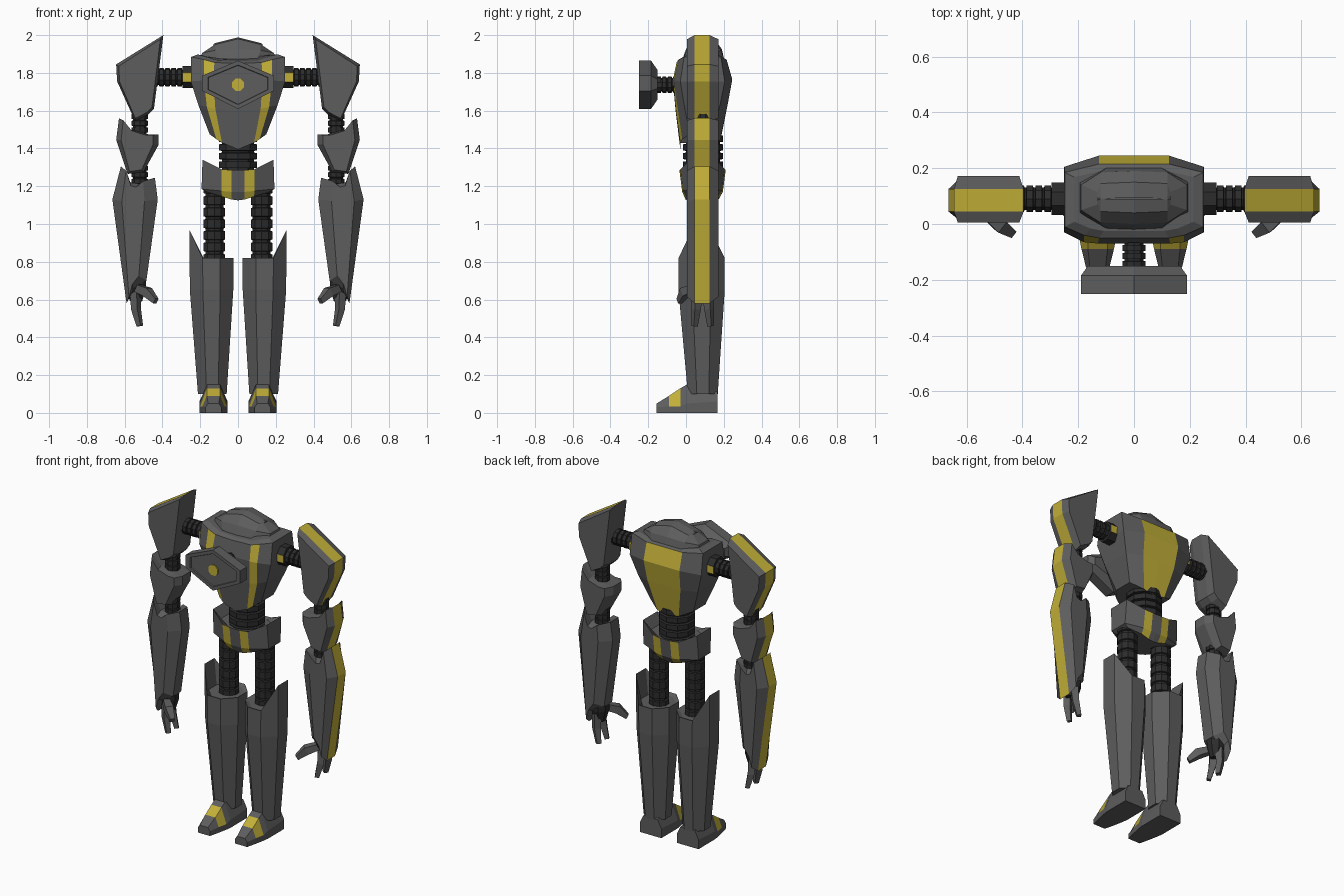
import bpy
import bmesh
import math
from mathutils import Vector

start_cube = bpy.data.objects.get("Cube")
if start_cube:
    bpy.data.objects.remove(start_cube, do_unlink=True)


def make_material(name, colour):
    mat = bpy.data.materials.new(name)
    mat.diffuse_color = (*colour, 1)
    mat.use_nodes = True
    node = next(n for n in mat.node_tree.nodes if n.type == "BSDF_PRINCIPLED")
    node.inputs["Base Color"].default_value = (*colour, 1)
    node.inputs["Roughness"].default_value = 0.7
    return mat


MATERIALS = [make_material("armour_grey", (0.11, 0.11, 0.11)),
             make_material("accent_yellow", (0.54, 0.43, 0.04)),
             make_material("cable_black", (0.025, 0.025, 0.025))]
GREY, YELLOW, BLACK = range(len(MATERIALS))


def loft(name, rings, rule=lambda i, j: GREY, paired=False, cap=GREY):
    """Skin matching rings; rule gives a colour for ring step i, column j."""
    bm = bmesh.new()
    loops = [[bm.verts.new(p) for p in ring] for ring in rings]
    n = len(loops[0])
    for i, (low, high) in enumerate(zip(loops, loops[1:])):
        for j in range(n):
            k = (j + 1) % n
            face = bm.faces.new((low[j], low[k], high[k], high[j]))
            face.material_index = rule(i, j)
    for end in (loops[0], loops[-1]):
        bm.faces.new(end).material_index = cap
    bmesh.ops.recalc_face_normals(bm, faces=bm.faces)
    mesh = bpy.data.meshes.new(name)
    bm.to_mesh(mesh)
    bm.free()
    for mat in MATERIALS:
        mesh.materials.append(mat)
    obj = bpy.data.objects.new(name, mesh)
    bpy.context.collection.objects.link(obj)
    if paired:
        mod = obj.modifiers.new("both_sides", "MIRROR")
        mod.use_mirror_merge = False
    return obj


def whole(half):
    """Close a half outline running front centre to back centre."""
    return half + [(-x, y, z) for x, y, z in reversed(half[1:-1])]


def tube(name, points, radii, sides=8, colour=BLACK, paired=False, rule=None):
    points = [Vector(p) for p in points]
    turn = (points[-1] - points[0]).to_track_quat("Z", "Y")
    rings = []
    for p, r in zip(points, radii):
        angles = [(j + 0.5) * math.tau / sides for j in range(sides)]
        rings.append([p + turn @ Vector((r * math.cos(a), r * math.sin(a), 0)) for a in angles])
    return loft(name, rings, rule or (lambda i, j: colour), paired, colour)


def cable(name, start, end, radius, ribs, paired=False):
    """Ribbed hose: wide bands with narrow grooves between them."""
    a, b = Vector(start), Vector(end)
    points, radii = [], []
    for i in range(ribs):
        for step, scale in ((0, 0.84), (0.2, 0.84), (0.25, 1), (0.95, 1)):
            points.append(a.lerp(b, (i + step) / ribs))
            radii.append(radius * scale)
    tube(name, points, radii, 10, paired=paired)


# Torso shell: stripes at the front corners and a broad panel on the back
torso = [
    [(0, -.03, 1.395), (.085, -.03, 1.43), (.115, -.02, 1.45), (.15, .02, 1.475),
     (.15, .14, 1.475), (.075, .18, 1.44), (0, .18, 1.43)],
    [(0, -.055, 1.6), (.12, -.055, 1.61), (.165, -.045, 1.62), (.21, -.01, 1.63),
     (.21, .18, 1.63), (.115, .22, 1.63), (0, .22, 1.63)],
    [(0, -.07, 1.76), (.13, -.07, 1.76), (.18, -.065, 1.76), (.25, -.03, 1.755),
     (.25, .205, 1.755), (.125, .245, 1.765), (0, .245, 1.765)],
    [(0, -.05, 1.85), (.125, -.05, 1.855), (.18, -.04, 1.87), (.248, -.01, 1.885),
     (.248, .185, 1.885), (.125, .215, 1.87), (0, .215, 1.87)],
]
rim = [(x * 0.86, .09 + (y - .09) * 0.82, z + .012) for x, y, z in torso[-1]]


def torso_colour(i, j):
    return YELLOW if i < 3 and min(j, 11 - j) in (1, 5) else GREY


loft("torso", [whole(r) for r in torso + [rim]], torso_colour)

# Faceted dome on top of the torso, ending in a ridge
dome = [
    [(0, -.02, 1.87), (.1, -.015, 1.875), (.195, .04, 1.89),
     (.195, .15, 1.89), (.1, .2, 1.88), (0, .2, 1.88)],
    [(0, 0, 1.925), (.12, .005, 1.92), (.19, .05, 1.905),
     (.19, .14, 1.905), (.12, .185, 1.92), (0, .19, 1.925)],
    [(0, .04, 1.98), (.12, .045, 1.95), (.13, .07, 1.945),
     (.13, .115, 1.945), (.12, .145, 1.95), (0, .15, 1.98)],
]
ridge = [(x, .09 + (y - .09) * 0.06, z + .008) for x, y, z in dome[-1]]
loft("top_dome", [whole(r) for r in dome + [ridge]])

# Hexagonal head plate held out on a hose
HEAD_Z = 1.737
outline = [(0, .128), (.19, .048), (.19, -.032), (0, -.128), (-.19, -.032), (-.19, .048)]
steps = [(.87, .6, -.15), (1, 1, -.185), (1, 1, -.25), (.84, .82, -.25), (.82, .8, -.243)]
loft("head_plate", [[(x * sx, y, HEAD_Z + z * sz) for x, z in outline] for sx, sz, y in steps])
tube("head_eye", [(0, -.242, HEAD_Z), (0, -.249, HEAD_Z)], [.035, .035], colour=YELLOW)
cable("head_hose", (0, -.04, HEAD_Z), (0, -.155, HEAD_Z), .043, 4)

# Waist and hips
cable("waist_hose", (0, .09, 1.24), (0, .09, 1.47), .107, 5)
hips = [
    [(0, 0, 1.125), (.035, 0, 1.13), (.085, 0, 1.145), (.165, .04, 1.17),
     (.165, .14, 1.17), (.085, .17, 1.145), (.035, .17, 1.13), (0, .17, 1.125)],
    [(0, -.02, 1.17), (.035, -.02, 1.17), (.088, -.015, 1.175), (.193, .03, 1.185),
     (.193, .15, 1.185), (.088, .19, 1.175), (.035, .195, 1.17), (0, .195, 1.17)],
    [(0, -.035, 1.285), (.035, -.035, 1.285), (.088, -.03, 1.29), (.188, .02, 1.34),
     (.188, .16, 1.34), (.088, .205, 1.29), (.035, .21, 1.285), (0, .21, 1.285)],
]
hip_top = [(x * 0.8, .09 + (y - .09) * 0.82, 1.28) for x, y, z in hips[-1]]


def hip_colour(i, j):
    return YELLOW if i < 2 and min(j, 13 - j) in (1, 5) else GREY


loft("hips", [whole(r) for r in hips + [hip_top]], hip_colour)

# Legs: hose thighs and tall eight-sided shins with an outer spike
cable("thigh_hose", (.125, .09, .78), (.125, .09, 1.21), .06, 7, True)


def shin_ring(x0, x1, y0, y1, z, spike=0):
    dx, dy = (x1 - x0) * 0.3, (y1 - y0) * 0.3
    return [(x0 + dx, y0, z), (x1 - dx, y0, z), (x1, y0 + dy, z + spike), (x1, y1 - dy, z + spike),
            (x1 - dx, y1, z), (x0 + dx, y1, z), (x0, y1 - dy, z), (x0, y0 + dy, z)]


loft("shin", [shin_ring(.06, .212, .01, .168, .1),
              shin_ring(.025, .255, -.04, .205, .65),
              shin_ring(.025, .257, -.04, .205, .82, .15),
              shin_ring(.045, .235, -.015, .18, .81)], paired=True)


# Wedge feet with a coloured band over the toes
def foot_ring(y, base, top, side_z, height):
    return [(.13 + x, y, z) for x, z in ((-base, 0), (base, 0), (base, side_z),
            (top, height), (-top, height), (-base, side_z))]


loft("foot", [foot_ring(-.155, .042, .028, .03, .05), foot_ring(-.09, .058, .035, .035, .09),
              foot_ring(-.03, .07, .035, .035, .13), foot_ring(.005, .075, .035, .05, .15),
              foot_ring(.168, .075, .05, .06, .11)],
     lambda i, j: YELLOW if i == 1 and j in (2, 3, 4) else GREY, True)


# Arm armour: bevelled slabs with a coloured strip along the outer edge
def slab(name, profile, centre_x, squeeze, strip):
    mid = sum(z for x, z in profile) / len(profile)
    inset = [(x + (centre_x - x) * squeeze, z + (mid - z) * 0.08) for x, z in profile]
    rings = [[(x, y, z) for x, z in shape] for y, shape in
             ((.005, inset), (.045, profile), (.125, profile), (.172, inset))]
    loft(name, rings, lambda i, j: YELLOW if i == 1 and j < strip else GREY, True)


slab("shoulder_armour", [(.395, 2), (.645, 1.845), (.64, 1.755), (.545, 1.545),
                         (.475, 1.58), (.445, 1.61)], .53, .12, 3)
slab("elbow_armour", [(.63, 1.56), (.645, 1.445), (.585, 1.265), (.5, 1.275),
                      (.42, 1.42), (.42, 1.475), (.475, 1.475), (.57, 1.5)], .54, .25, 2)
slab("forearm_armour", [(.62, 1.305), (.665, 1.13), (.59, .58), (.555, .65), (.485, .7),
                        (.425, 1.13), (.44, 1.245), (.515, 1.21), (.57, 1.22)], .565, .5, 2)

# Arm joints
tube("shoulder_socket", [(.23, .09, 1.777), (.295, .09, 1.777)], [.063, .063], paired=True,
     rule=lambda i, j: YELLOW if j in (3, 7) else BLACK)
cable("shoulder_hose", (.29, .09, 1.777), (.45, .09, 1.777), .05, 5, True)
cable("upper_arm_hose", (.52, .09, 1.44), (.52, .09, 1.62), .046, 5, True)
cable("lower_arm_hose", (.52, .09, 1.17), (.52, .09, 1.31), .046, 4, True)

# Hands: a dark palm, two fingers and a thumb
tube("palm", [(.535, .088, .73), (.54, .088, .66), (.54, .088, .59)], [.055, .055, .035], paired=True)
for name, y, tip in (("front_finger", .06, .045), ("back_finger", .115, .13)):
    tube(name, [(.543, y, .64), (.54, (y + tip) / 2, .55), (.52, tip, .46)],
         [.03, .027, .018], 4, GREY, True)
tube("thumb", [(.53, .04, .66), (.48, -.005, .64), (.435, -.035, .592)],
     [.028, .034, .02], 4, GREY, True)
